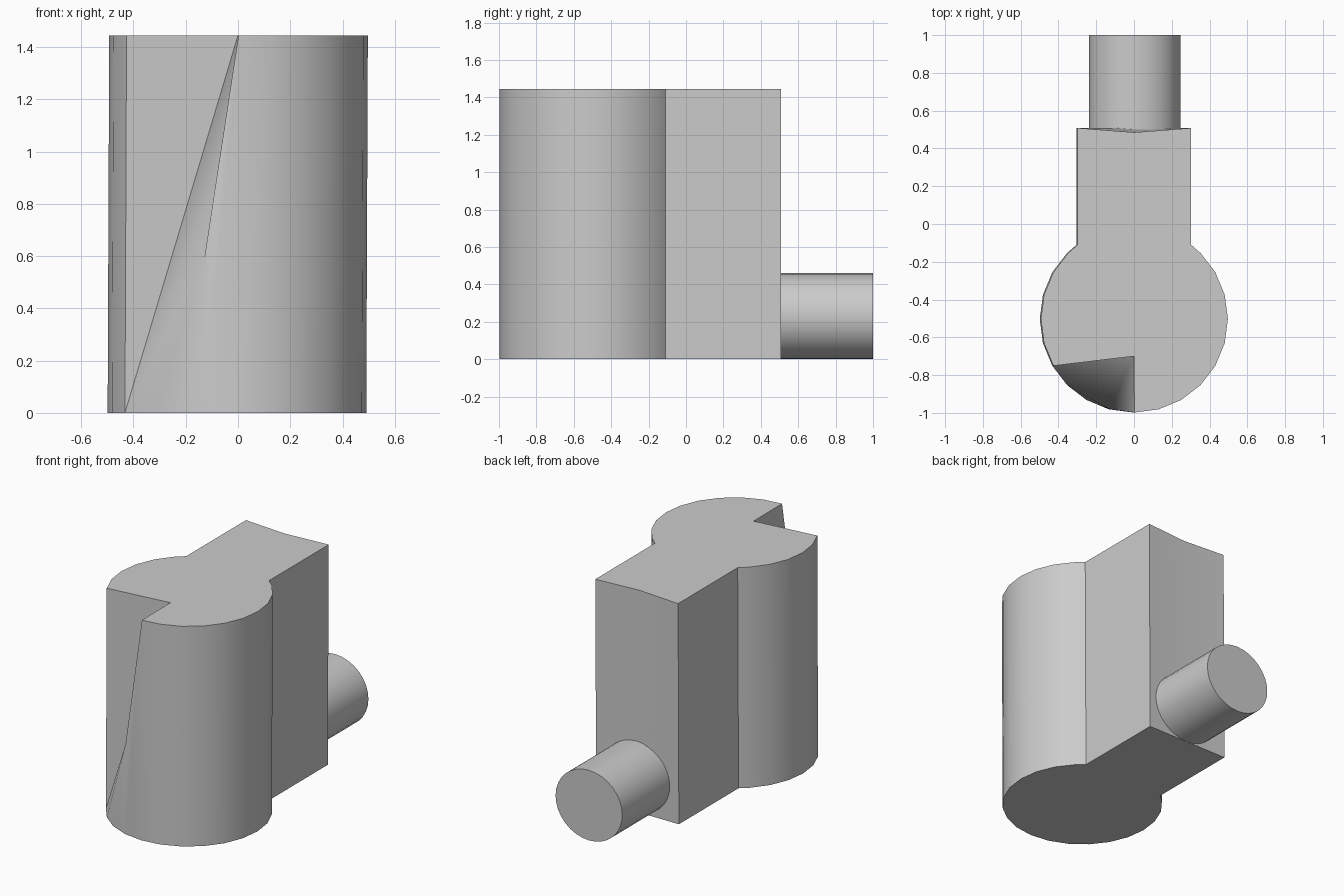
import bpy, bmesh
from math import sin, cos, radians, pi

if "Cube" in bpy.data.objects:
    bpy.data.objects.remove(bpy.data.objects["Cube"])

H = 1.445      # body height
R = 0.495      # round front radius

grey = bpy.data.materials.new("plain_grey")
grey.use_nodes = True
grey.diffuse_color = (0.6, 0.6, 0.6, 1)
grey.node_tree.nodes["Principled BSDF"].inputs["Base Color"].default_value = (0.6, 0.6, 0.6, 1)


def finish(bm, name):
    bmesh.ops.recalc_face_normals(bm, faces=bm.faces)
    mesh = bpy.data.meshes.new(name)
    bm.to_mesh(mesh)
    bm.free()
    mesh.materials.append(grey)
    ob = bpy.data.objects.new(name, mesh)
    bpy.context.collection.objects.link(ob)
    bpy.ops.object.select_all(action='DESELECT')
    ob.select_set(True)
    bpy.context.view_layer.objects.active = ob
    bpy.ops.object.shade_smooth_by_angle(angle=radians(30))
    return ob


# Keyhole-shaped body: round front, square rear, wedge cut from the front right
bm = bmesh.new()


def on_arc(angle):
    return R * cos(radians(angle)), -0.503 + R * sin(radians(angle))


def outline(z, lean, rear_mid):
    ring = {"rear_left": (0.3, 0.508), "rear_mid": (0, rear_mid),
            "rear_right": (-0.3, 0.508), "neck_right": (-0.3, -0.11)}
    ring.update({a: on_arc(a) for a in range(135, 406, 15)})
    ring["neck_left"] = (0.3, -0.11)
    return {k: bm.verts.new((x + lean, y, z)) for k, (x, y) in ring.items()}


low = outline(0, -0.004, 0.508)
high = outline(H, 0.002, 0.485)
keys = list(low)

# Wedge corners
cut_in = bm.verts.new((0, -0.7, H))
cut_low = bm.verts.new((-0.13, -0.98, 0.585))

# Side walls, leaving out the wedge
for a, b in zip(keys, keys[1:] + keys[:1]):
    if a in (210, 225, 240):
        bm.faces.new((low[a], low[b], cut_low))
    elif a == 255:
        bm.faces.new((low[a], low[b], high[b], cut_low))
    else:
        bm.faces.new((low[a], low[b], high[b], high[a]))

# Wedge faces
bm.faces.new((cut_in, high[270], cut_low))
bm.faces.new((cut_in, cut_low, low[210]))
bm.faces.new((cut_in, low[210], high[210]))

# Caps
removed = (225, 240, 255)
top = []
for k in keys:
    if k not in removed:
        top.append(high[k])
    if k == 210:
        top.append(cut_in)
bm.faces.new(top)
bm.faces.new([low[k] for k in reversed(keys)])
for k in removed:
    bm.verts.remove(high[k])
finish(bm, "body")

# Round peg at the lower rear
bm = bmesh.new()
bmesh.ops.create_cone(bm, cap_ends=True, segments=32, radius1=0.242, radius2=0.242, depth=0.54)
for v in bm.verts:
    x, y, z = v.co
    v.co = (x + 0.004, z + 0.73, 0.23 + y * 0.95)
finish(bm, "rear_peg")
